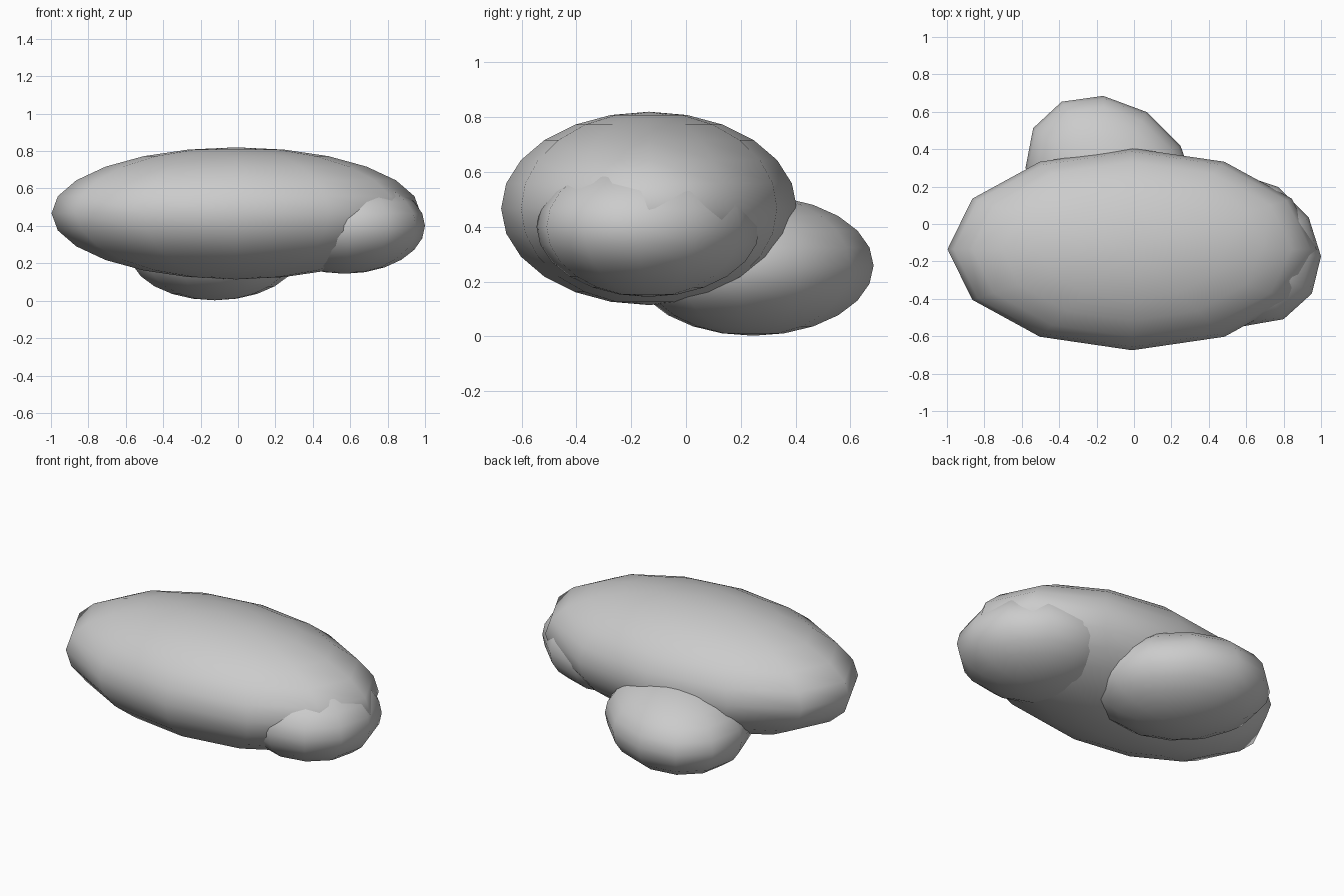
import bpy, bmesh
from mathutils import Matrix

if "Cube" in bpy.data.objects:
    bpy.data.objects.remove(bpy.data.objects["Cube"])


def pebble(name, centre, x_axis, y_axis, height):
    """Low-poly smooth ellipsoid; x_axis / y_axis are its half-axes seen from above."""
    bm = bmesh.new()
    bmesh.ops.create_uvsphere(bm, u_segments=12, v_segments=12, radius=1)
    shape = Matrix(((x_axis[0], y_axis[0], 0, centre[0]),
                    (x_axis[1], y_axis[1], 0, centre[1]),
                    (0, 0, height, centre[2]),
                    (0, 0, 0, 1)))
    bm.transform(shape)
    for f in bm.faces:
        f.smooth = True
    mesh = bpy.data.meshes.new(name)
    bm.to_mesh(mesh)
    bm.free()
    obj = bpy.data.objects.new(name, mesh)
    bpy.context.collection.objects.link(obj)
    return obj


# Large main stone
pebble("main_stone", (-0.01, -0.135, 0.467), (0.987, 0), (0, 0.54), 0.353)
# Small stone on the right end, slightly skewed
pebble("right_stone", (0.57, -0.138, 0.40), (0.43, -0.035), (-0.017, 0.408), 0.256)
# Small stone low at the back, slightly skewed
pebble("back_stone", (-0.125, 0.245, 0.258), (0.455, -0.055), (-0.04, 0.44), 0.256)
